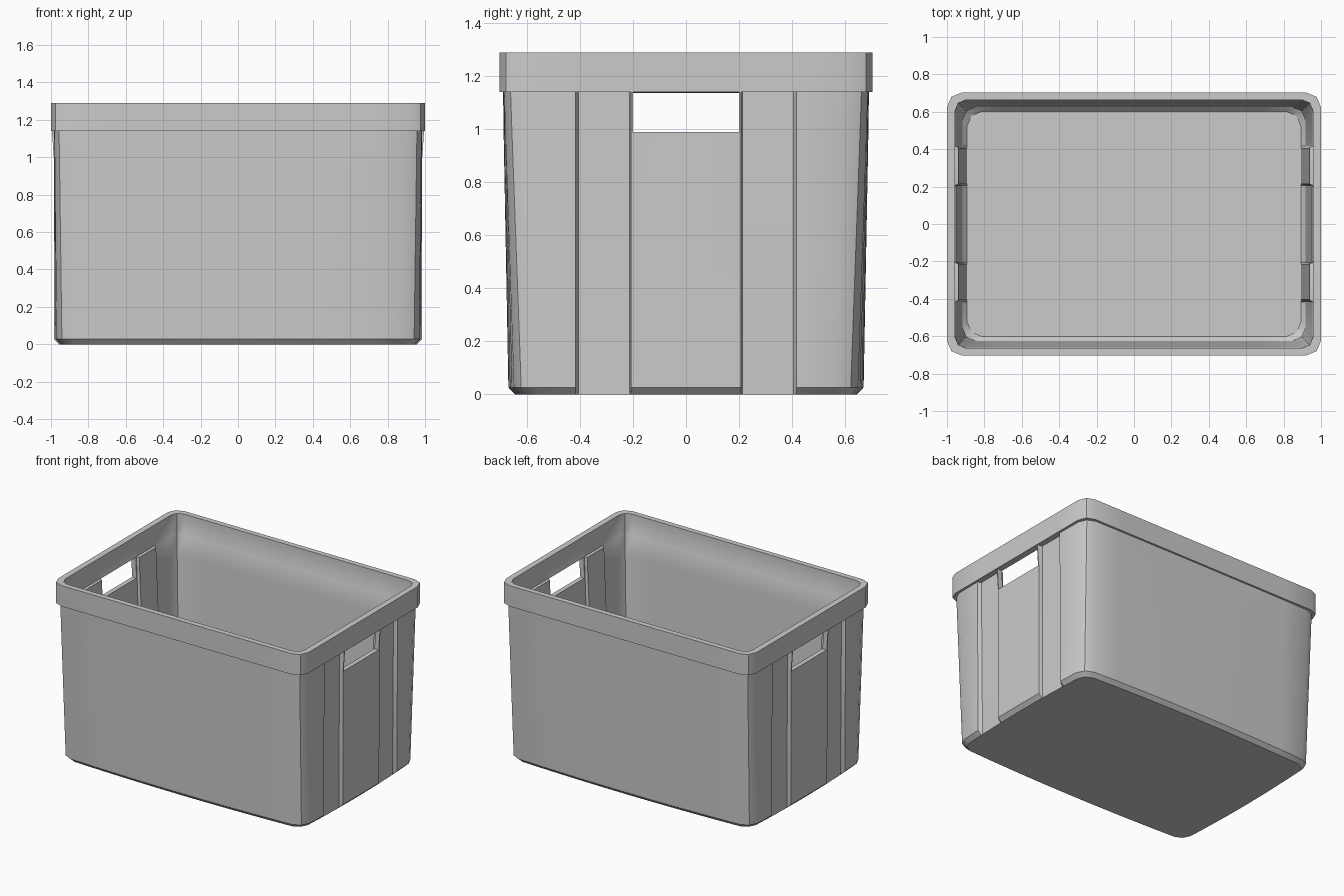
import bpy, bmesh, math

if "Cube" in bpy.data.objects:
    bpy.data.objects.remove(bpy.data.objects["Cube"])

# y positions of the recessed channel on the end walls
HANDLE_Y, CH_A, CH_B, CH_C, CH_D = 0.20, 0.207, 0.213, 0.405, 0.417


def ring(hx, hy, z, r, bow_x=0.0, bow_y=0.0, rec=0.0, flare=0.0):
    """Rounded-rectangle outline with bowed walls and recessed end channels."""
    def end(y, extra=0.0):
        return (hx + bow_x * (1 - (y / hy) ** 2) + extra, y)

    def side(x):
        return (x, hy + bow_y * (1 - (x / hx) ** 2))

    k = r * (1 - math.sqrt(0.5))
    q = [end(0, flare), end(HANDLE_Y, flare), end(CH_A, flare),
         end(CH_B, -rec), end(CH_C, -rec), end(CH_D),
         end(hy - r), (hx - k, hy - k), side(hx - r),
         side(0.7), side(0.47), side(0.24), side(0)]
    pts = q + [(-x, y) for x, y in reversed(q[:-1])]
    pts += [(-x, -y) for x, y in q[1:]] + [(x, -y) for x, y in reversed(q[1:-1])]
    return [(x, y, z) for x, y in pts], len(q) - 1


rings = [
    # outer shell: bottom chamfer, wall, handle level, under rim
    ring(0.938, 0.620, 0.0, 0.07, 0.02, 0.025),
    ring(0.965, 0.645, 0.027, 0.08, 0.02, 0.025, 0.027),
    ring(0.978, 0.680, 0.99, 0.08, 0.007, 0.008, 0.025),
    ring(0.980, 0.685, 1.14, 0.08, 0.005, 0.005, 0.025, 0.01),
    # rim
    ring(1.0, 0.703, 1.14, 0.08),
    ring(1.0, 0.703, 1.29, 0.08),
    ring(0.957, 0.664, 1.29, 0.06),
    # inner shell: ledge above the channels, wall, floor chamfer
    ring(0.957, 0.663, 1.14, 0.06),
    ring(0.956, 0.662, 1.138, 0.06, rec=0.018),
    ring(0.951, 0.657, 0.99, 0.06, rec=0.019),
    ring(0.917, 0.625, 0.06, 0.07, rec=0.024),
    ring(0.893, 0.602, 0.035, 0.08),
]

bm = bmesh.new()
m = rings[0][1]
n = 4 * m
v = [[bm.verts.new(p) for p in pts] for pts, _ in rings]

# loft, leaving the hand holes open
hole_segs = {0, n - 1, 2 * m - 1, 2 * m}
for a in range(len(v) - 1):
    for i in range(n):
        if a in (2, 8) and i in hole_segs:
            continue
        j = (i + 1) % n
        bm.faces.new((v[a][i], v[a][j], v[a + 1][j], v[a + 1][i]))
bm.faces.new(list(reversed(v[0])))
bm.faces.new(v[-1])

# hand hole linings
for i in hole_segs:
    j = (i + 1) % n
    bm.faces.new((v[2][i], v[2][j], v[9][j], v[9][i]))
    bm.faces.new((v[3][i], v[3][j], v[8][j], v[8][i]))
for i in (1, n - 1, 2 * m - 1, 2 * m + 1):
    bm.faces.new((v[2][i], v[3][i], v[8][i], v[9][i]))

bmesh.ops.recalc_face_normals(bm, faces=bm.faces)
mesh = bpy.data.meshes.new("storage_bin")
bm.to_mesh(mesh)
bm.free()
bin_ob = bpy.data.objects.new("storage_bin", mesh)
bpy.context.collection.objects.link(bin_ob)
bpy.context.view_layer.objects.active = bin_ob
bin_ob.select_set(True)
bpy.ops.object.shade_smooth_by_angle(angle=math.radians(28))
